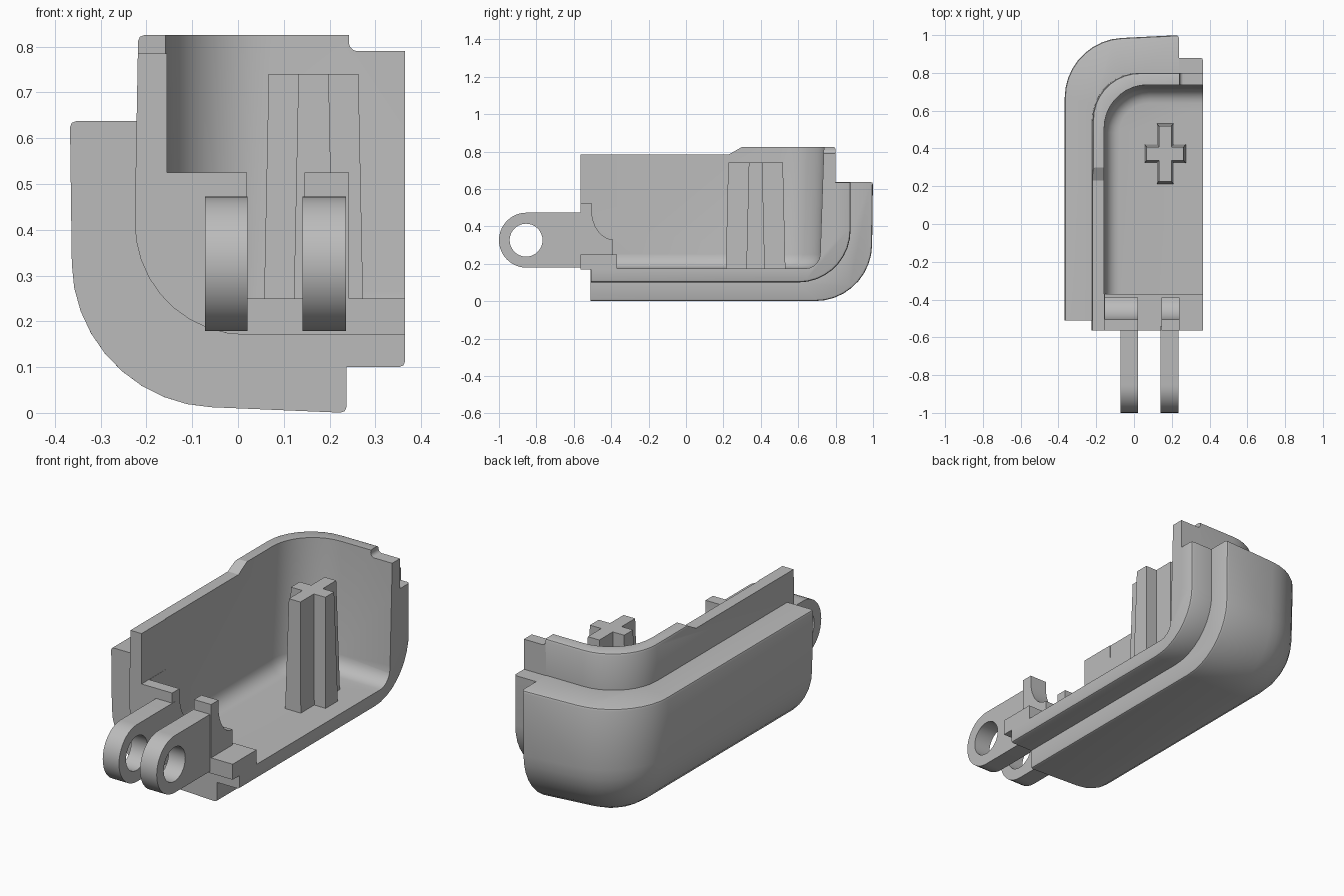
import bpy, bmesh, math
from mathutils import Vector

default = bpy.data.objects.get("Cube")
if default:
    bpy.data.objects.remove(default, do_unlink=True)

grey = bpy.data.materials.new("plain_grey")
grey.use_nodes = True
grey.diffuse_color = (0.5, 0.5, 0.5, 1)
grey.node_tree.nodes["Principled BSDF"].inputs["Base Color"].default_value = (0.5, 0.5, 0.5, 1)

LEFT, BACK, DOWN = Vector((-1, 0, 0)), Vector((0, 1, 0)), Vector((0, 0, -1))
CORNER = (LEFT, BACK, DOWN)


def faces_any(face, directions):
    return any(face.normal.dot(d) > 0.95 for d in directions)


def bevel(bm, edges, width, segments):
    bmesh.ops.bevel(bm, geom=edges, offset=width, offset_type='OFFSET',
                    segments=segments, profile=0.5, affect='EDGES')
    bm.normal_update()


def finish(name, bm):
    bmesh.ops.recalc_face_normals(bm, faces=bm.faces[:])
    mesh = bpy.data.meshes.new(name)
    bm.to_mesh(mesh)
    bm.free()
    mesh.materials.append(grey)
    obj = bpy.data.objects.new(name, mesh)
    bpy.context.collection.objects.link(obj)
    return obj


def block(name, lo, hi, radius=0, sides=CORNER, warp=None, rims=(), floor_radius=0):
    """Box with rounded edges between the given sides and small rims."""
    bm = bmesh.new()
    bmesh.ops.create_cube(bm, size=1)
    for v in bm.verts:
        t = [c + 0.5 for c in v.co]
        v.co = [a + (b - a) * c for a, b, c in zip(lo, hi, t)]
        if warp:
            v.co += Vector(warp(*t))
    bm.normal_update()
    if radius:
        bevel(bm, [e for e in bm.edges
                   if all(faces_any(f, sides) for f in e.link_faces)], radius, 9)
    if floor_radius:
        ends = (-LEFT, -BACK)
        bevel(bm, [e for e in bm.edges
                   if any(faces_any(f, [DOWN]) for f in e.link_faces)
                   and not any(faces_any(f, ends) for f in e.link_faces)], floor_radius, 5)
    if rims:
        bevel(bm, [e for e in bm.edges
                   if sum(faces_any(f, rims) for f in e.link_faces) == 1
                   and not any(faces_any(f, [-BACK, -LEFT, -DOWN]) and not faces_any(f, rims)
                               for f in e.link_faces)], 0.013, 2)
    return finish(name, bm)


def prism(name, profile, x0, x1):
    """Extrude a (y, z) profile along x."""
    bm = bmesh.new()
    face = bm.faces.new([bm.verts.new((x0, y, z)) for y, z in profile])
    ext = bmesh.ops.extrude_face_region(bm, geom=[face])["geom"]
    bmesh.ops.translate(bm, vec=(x1 - x0, 0, 0),
                        verts=[v for v in ext if isinstance(v, bmesh.types.BMVert)])
    return finish(name, bm)


def arc(cy, cz, ry, rz, start, end, count):
    angles = [math.radians(start + (end - start) * i / count) for i in range(count + 1)]
    return [(cy + ry * math.cos(a), cz + rz * math.sin(a)) for a in angles]


def combine(target, other, operation):
    mod = target.modifiers.new("combine", 'BOOLEAN')
    mod.operation, mod.solver, mod.object = operation, 'EXACT', other
    bpy.ops.object.select_all(action='DESELECT')
    bpy.context.view_layer.objects.active = target
    target.select_set(True)
    bpy.ops.object.modifier_apply(modifier=mod.name)
    bpy.data.objects.remove(other, do_unlink=True)


def smooth(obj):
    bpy.ops.object.select_all(action='DESELECT')
    bpy.context.view_layer.objects.active = obj
    obj.select_set(True)
    bpy.ops.object.shade_smooth_by_angle(angle=math.radians(25))


# Outer shell, step along the open side, and raised lip
housing = block("housing", (-0.367, -0.51, 0), (0.237, 1, 0.637), 0.3,
                warp=lambda x, y, z: (0.008 * (1 - x) * (1 - z),
                                      -0.03 * (1 - x) * y - 0.008 * (1 - z) * y,
                                      0.025 * (1 - x) * (1 - z)),
                rims=(-LEFT, -DOWN))
combine(housing, block("side_step", (-0.24, -0.508, 0.1), (0.365, 0.88, 0.635), 0.28,
                       rims=(-LEFT,)), 'UNION')
combine(housing, block("lip", (-0.23, -0.565, 0.17), (0.365, 0.8, 0.825), 0.25,
                       warp=lambda x, y, z: (0.012 * (1 - x) * z, 0, 0),
                       rims=(-DOWN,)), 'UNION')

# Hollow interior, open at the top, front and one side
combine(housing, block("cavity", (-0.152, -0.37, 0.175), (1, 0.715, 1), 0.23, (LEFT, BACK),
                       warp=lambda x, y, z: (-0.008 * (1 - x) * z, 0.028 * y * z, 0),
                       floor_radius=0.075), 'DIFFERENCE')

# Front openings: above the brackets, between them and beside them
for x0, x1, z0 in ((-0.155, 1, 0.525), (0.02, 0.145, 0.25), (0.242, 1, 0.25)):
    combine(housing, block("front_opening", (x0, -1, z0), (x1, -0.3, 1.1)), 'DIFFERENCE')

# Curved backs of the brackets
curve = arc(-0.39, 0.49, 0.115, 0.16, 180, 270, 8)
combine(housing, prism("bracket_curve", curve + [(-0.39, 0.25), (-0.3, 0.25), (-0.3, 0.9),
                                                 (-0.505, 0.9)], -0.154, 0.3), 'DIFFERENCE')

# Lowered front part of the rim and notch at the open side
combine(housing, prism("rim_drop", [(-1, 0.785), (0.23, 0.785), (0.3175, 0.835),
                                    (0.3175, 1), (-1, 1)], -0.5, 1), 'DIFFERENCE')
combine(housing, block("rim_notch", (0.242, 0.6, 0.79), (1, 1, 1.2), 0.02), 'DIFFERENCE')
smooth(housing)

# Hinge ears with pin holes
for side, x0, x1 in (("right", -0.072, 0.021), ("left", 0.141, 0.236)):
    outline = [(-0.54, 0.179), (-0.54, 0.473)] + arc(-0.853, 0.326, 0.147, 0.147, 90, 270, 20)
    ear = prism(side + "_hinge_ear", outline, x0, x1)
    hole = arc(-0.855, 0.326, 0.088, 0.088, 0, 350, 35)
    combine(ear, prism("pin_hole", hole, x0 - 0.1, x1 + 0.1), 'DIFFERENCE')
    smooth(ear)


# Tapered cross-shaped post
def post_arm(name, half_x, half_y):
    cx, cy = 0.165, 0.372
    return block(name, (cx - half_x, cy - half_y, 0.15), (cx + half_x, cy + half_y, 0.74),
                 warp=lambda x, y, z: (0.012 * z * (1 - 2 * x), 0.014 * z * (1 - 2 * y), 0))


post = post_arm("cross_post", 0.11, 0.05)
combine(post, post_arm("post_arm", 0.045, 0.16), 'UNION')
smooth(post)
